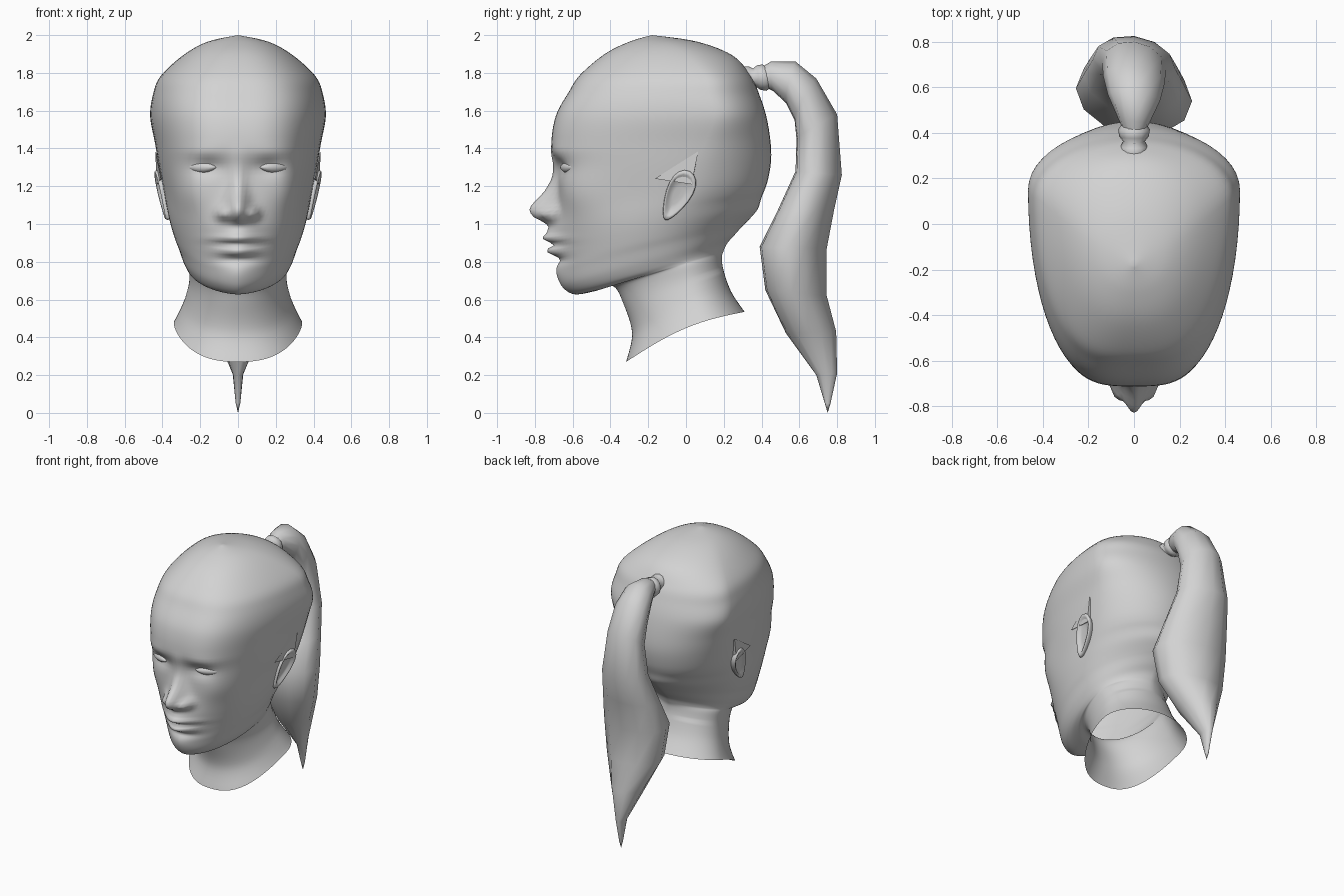
import bpy, bmesh, math

if "Cube" in bpy.data.objects:
    bpy.data.objects.remove(bpy.data.objects["Cube"])

grey = bpy.data.materials.new("plain_grey")
grey.diffuse_color = (0.65, 0.65, 0.65, 1)
grey.use_nodes = True
grey.node_tree.nodes["Principled BSDF"].inputs["Base Color"].default_value = grey.diffuse_color


def finish(bm, name, smooth):
    bmesh.ops.remove_doubles(bm, verts=bm.verts, dist=0.0005)
    bmesh.ops.recalc_face_normals(bm, faces=bm.faces)
    me = bpy.data.meshes.new(name)
    bm.to_mesh(me)
    bm.free()
    me.materials.append(grey)
    bpy.context.collection.objects.link(bpy.data.objects.new(name, me))
    for p in me.polygons:
        p.use_smooth = smooth


def skin(name, rings, cap_start=False, cap_end=False):
    """Skin a stack of closed rings of equal point count."""
    bm = bmesh.new()
    vs = [[bm.verts.new(p) for p in r] for r in rings]
    for a, b in zip(vs, vs[1:]):
        n = len(a)
        for i in range(n):
            bm.faces.new((a[i], a[(i + 1) % n], b[(i + 1) % n], b[i]))
    if cap_start:
        bm.faces.new(vs[0][::-1])
    if cap_end:
        bm.faces.new(vs[-1])
    finish(bm, name, True)


def spline(keys, steps):
    """Catmull-Rom interpolation of rows of parameters."""
    out = []
    for i in range(len(keys) - 1):
        k = [keys[max(0, min(len(keys) - 1, i + j))] for j in (-1, 0, 1, 2)]
        for s in range(steps):
            t = s / steps
            out.append([0.5 * (2 * b + (c - a) * t + (2 * a - 5 * b + 4 * c - d) * t * t
                               + (3 * b - a - 3 * c + d) * t ** 3)
                        for a, b, c, d in zip(*k)])
    return out + [list(keys[-1])]


def lerp_table(table, z):
    for (z0, v0), (z1, v1) in zip(table, table[1:]):
        if z0 <= z <= z1:
            return v0 + (v1 - v0) * (z - z0) / (z1 - z0)
    return 0.0


def bump(x, z, cx, cz, sx, sz):
    return math.exp(-((x - cx) / sx) ** 2 - ((z - cz) / sz) ** 2)


NOSE = [(0.99, 0), (1.015, 0.06), (1.04, 0.125), (1.07, 0.15), (1.10, 0.14),
        (1.17, 0.075), (1.24, 0.035), (1.33, 0.015), (1.42, 0)]


def face_relief(x, z):
    """Forward relief of nose, lips, brow, sockets and chin."""
    x = abs(x)
    nose_w = 0.04 + 0.025 * max(0, min(1, (1.25 - z) / 0.2))
    d = lerp_table(NOSE, z) * math.exp(-(x / nose_w) ** 2)
    d += 0.06 * bump(x, z, 0.082, 1.055, 0.03, 0.032)    # nostril wings
    d += 0.045 * bump(x, z, 0, 0.97, 0.10, 0.05)         # upper lip area
    d += 0.055 * bump(x, z, 0, 0.922, 0.11, 0.025)       # upper lip
    d += 0.06 * bump(x, z, 0, 0.858, 0.09, 0.026)        # lower lip
    d -= 0.015 * bump(x, z, 0, 0.893, 0.13, 0.010)       # mouth line
    d -= 0.012 * bump(x, z, 0, 0.81, 0.10, 0.02)         # chin crease
    d += 0.012 * bump(x, z, 0, 0.74, 0.09, 0.05)         # chin
    d -= 0.028 * bump(x, z, 0.16, 1.30, 0.075, 0.045)    # eye sockets
    d += 0.006 * bump(x, z, 0.20, 1.385, 0.11, 0.03)     # brows
    d += 0.035 * bump(x, z, 0.29, 1.17, 0.10, 0.13)      # cheekbones
    return d


# Head and neck: front y, z; back y, z; half width; y of widest point; squareness
HEAD = [
    (-.317, .27, .31, .535, .34, .08, .80), (-.285, .42, .24, .64, .295, .04, .90),
    (-.33, .575, .20, .75, .26, 0, .95), (-.385, .67, .19, .82, .258, -.04, 1.0),
    (-.48, .645, .20, .86, .262, -.08, 1.12), (-.59, .628, .22, .90, .275, -.11, 1.2),
    (-.655, .67, .26, .945, .295, -.13, 1.2), (-.675, .75, .30, .99, .315, -.14, 1.15),
    (-.675, .82, .34, 1.03, .335, -.14, 1.08), (-.685, .92, .38, 1.08, .358, -.12, .97),
    (-.685, 1.0, .40, 1.14, .375, -.08, .86), (-.678, 1.12, .43, 1.22, .395, 0, .71),
    (-.678, 1.28, .45, 1.33, .42, .05, .62), (-.712, 1.41, .447, 1.44, .44, .10, .63),
    (-.69, 1.57, .425, 1.57, .465, .15, .64), (-.62, 1.70, .39, 1.68, .45, .12, .65),
    (-.56, 1.79, .345, 1.78, .41, .10, .70), (-.43, 1.90, .25, 1.89, .29, 0, .80),
    (-.30, 1.965, .06, 1.965, .16, -.10, .90), (-.18, 2, -.18, 2, 0, -.18, 1)]


def head_ring(row, lift=0):
    yf, zf, yb, zb, w, yw, p = row
    w = max(w, 0)
    rear = 1 + 0.35 * max(0, min(1, (p - 0.8) / 0.3)) * (zf > 0.58 and zf < 1.2)
    half = []
    for i in range(37):
        if i <= 24:                                      # front quarter, denser at the middle
            a = math.pi / 2 * (i / 24) ** 1.5
            x, y = w * math.sin(a) ** p, yw - (yw - yf) * math.cos(a)
        else:                                            # back quarter
            a = math.pi / 2 * (i - 24) / 12
            x, y = w * max(0, math.cos(a)) ** rear, yw + (yb - yw) * math.sin(a)
        f = (y - yf) / (yb - yf) if yb - yf > 1e-6 else 0
        z = zf + (zb - zf) * f + lift * math.sin(math.pi * f)
        if y < -0.3 and zf > 0.6 and yf < -0.6:
            y -= face_relief(x, z) * min(1, (-0.3 - y) / 0.15)
        half.append((x, y, z))
    return half + [(-x, y, z) for x, y, z in half[-2:0:-1]]


# The open neck rim arches upward at the sides
skin("head", [head_ring(r, 0.045 * max(0, 1 - i / 8)) for i, r in enumerate(spline(HEAD, 6))])

# Ponytail: outer y, z; inner y, z; half width
TAIL = [
    (.33, 1.82, .33, 1.74, .035), (.40, 1.83, .41, 1.73, .045), (.45, 1.86, .46, 1.705, .07),
    (.58, 1.86, .53, 1.64, .115), (.69, 1.77, .575, 1.55, .135), (.80, 1.58, .585, 1.45, .14),
    (.825, 1.26, .58, 1.28, .18), (.785, 1.08, .48, 1.06, .22), (.745, .87, .39, .88, .255),
    (.745, .62, .42, .65, .22), (.795, .43, .53, .42, .12), (.80, .21, .69, .20, .028),
    (.765, .05, .735, .05, .012), (.75, 0, .75, 0, 0)]


def tail_ring(row, n=12):
    yo, zo, yi, zi, w = row
    pts = []
    for i in range(n):
        a = math.tau * i / n
        x, c = w * math.sin(a), math.cos(a) / 2
        pts.append((x, (yo + yi) / 2 + (yo - yi) * c - 0.11 * x, (zo + zi) / 2 + (zo - zi) * c))
    return pts


skin("ponytail", [tail_ring(r) for r in TAIL], cap_start=True)


# Hair tie: a sleeve with two ridges
def tie_ring(y, r):
    ring = [math.tau * i / 12 for i in range(12)]
    return [(r * math.cos(a), y - 0.15 * r * math.sin(a), 1.775 + r * math.sin(a)) for a in ring]


skin("hair_tie", [tie_ring(y, r) for y, r in (
    (.28, .045), (.31, .06), (.34, .06), (.362, .048), (.385, .065), (.415, .07), (.445, .05))])


def ear_ring(side, scale, out):
    pts = []
    for i in range(20):
        a = math.tau * i / 20
        u = 0.145 * scale * math.cos(a)                  # along the ear
        v = (0.066 + 0.025 * math.cos(a)) * scale * math.sin(a)
        y = -0.045 + 0.45 * u + 0.89 * v
        z = 1.15 + 0.89 * u - 0.45 * v
        x = 0.388 + 0.24 * (z - 1.15) + out + 0.12 * v   # rear rim stands out more
        pts.append((side * x, y, z))
    return pts


def eye_ring(side, t):
    """Almond slice across the eye, t from -1 to 1."""
    r = max(0, 1 - t * t)
    pts = []
    for i in range(12):
        a = math.tau * i / 12
        lx, ly = 0.085 * t, 0.036 * math.sqrt(r) * math.cos(a)
        x = 0.19 + lx * math.cos(0.45) - ly * math.sin(0.45)
        y = -0.617 + lx * math.sin(0.45) + ly * math.cos(0.45)
        pts.append((side * x, y, 1.30 + 0.032 * r ** 0.8 * math.sin(a)))
    return pts


for side, label in ((1, "right"), (-1, "left")):
    skin(label + "_ear", [ear_ring(side, s, o) for s, o in (
        (.75, -.07), (.95, 0), (1, .014), (.95, .026), (.82, .023), (.68, .01), (.35, .006))],
        cap_end=True)
    # pointed flap above the ear
    bm = bmesh.new()
    v = [bm.verts.new((side * x, y, z)) for x, y, z in (
        (.408, -.165, 1.24), (.43, .03, 1.21), (.36, .04, 1.25), (.438, .065, 1.385))]
    for f in ((0, 1, 2), (0, 1, 3), (1, 2, 3), (2, 0, 3)):
        bm.faces.new([v[i] for i in f])
    finish(bm, label + "_ear_flap", False)
    skin(label + "_eye", [eye_ring(side, math.sin(math.pi / 2 * k / 6)) for k in range(-6, 7)])
